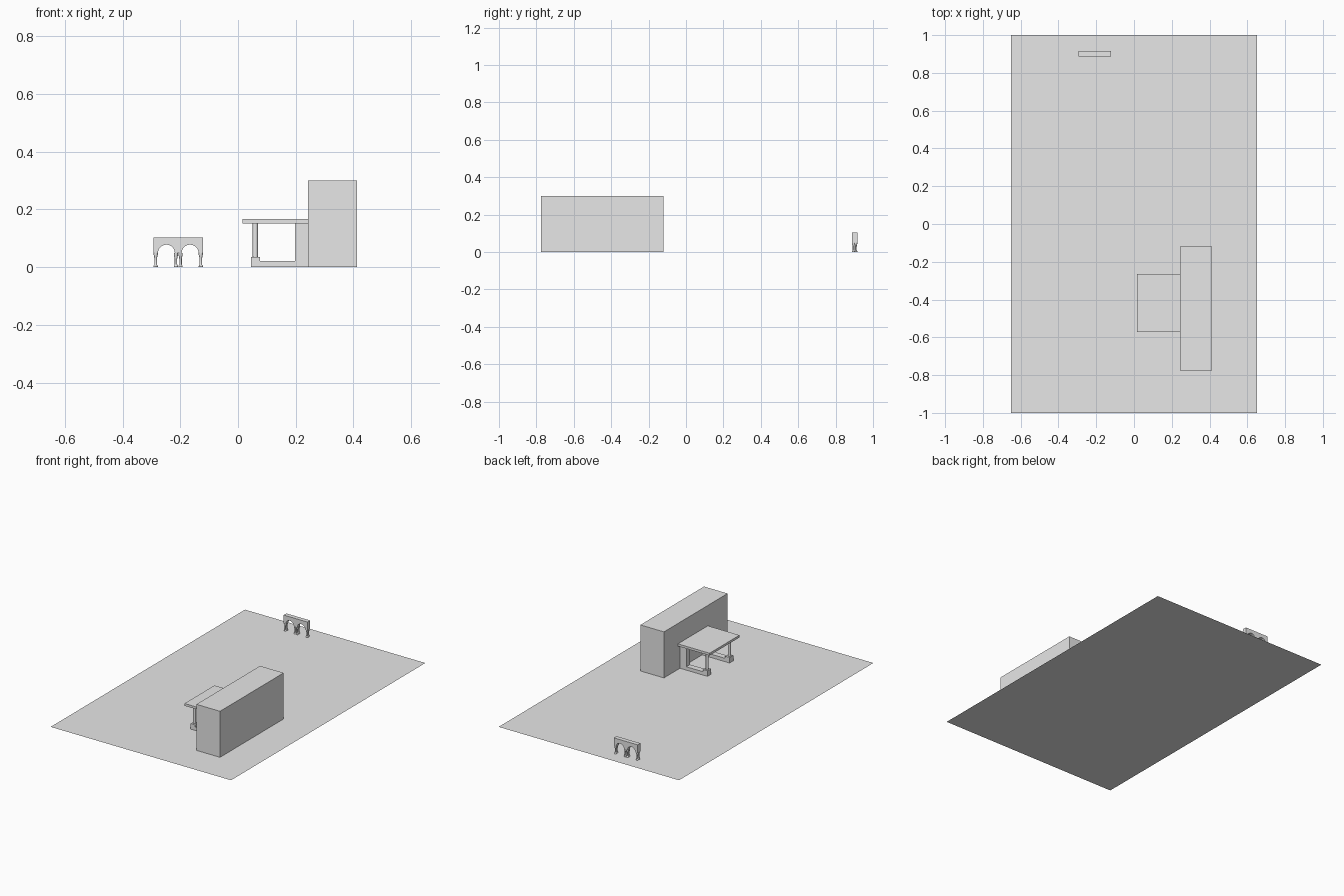
import bpy, bmesh, math

if "Cube" in bpy.data.objects:
    bpy.data.objects.remove(bpy.data.objects["Cube"])

grey = bpy.data.materials.new("light grey")
grey.diffuse_color = (0.8, 0.8, 0.8, 1)
grey.use_nodes = True
grey.node_tree.nodes["Principled BSDF"].inputs["Base Color"].default_value = grey.diffuse_color


def finish(bm, name):
    bmesh.ops.recalc_face_normals(bm, faces=bm.faces)
    me = bpy.data.meshes.new(name)
    bm.to_mesh(me)
    bm.free()
    me.materials.append(grey)
    ob = bpy.data.objects.new(name, me)
    bpy.context.collection.objects.link(ob)
    return ob


def box(name, x0, x1, y0, y1, z0, z1):
    bm = bmesh.new()
    bmesh.ops.create_cube(bm, size=1)
    for v in bm.verts:
        v.co = (x0 + (v.co.x + .5) * (x1 - x0),
                y0 + (v.co.y + .5) * (y1 - y0),
                z0 + (v.co.z + .5) * (z1 - z0))
    return finish(bm, name)


def turned(name, x, y, profile, sides=16):
    """Round post from (radius, height) pairs."""
    bm = bmesh.new()
    rings = [[bm.verts.new((x + r * math.cos(math.tau * i / sides),
                            y + r * math.sin(math.tau * i / sides), z))
              for i in range(sides)] for r, z in profile]
    for a, b in zip(rings, rings[1:]):
        for i in range(sides):
            j = (i + 1) % sides
            bm.faces.new((a[i], a[j], b[j], b[i]))
    bm.faces.new(rings[0])
    bm.faces.new(rings[-1])
    ob = finish(bm, name)
    for p in ob.data.polygons:
        p.use_smooth = len(p.vertices) == 4 and abs(p.normal.z) < 0.5
    return ob


# Flat site
bm = bmesh.new()
bm.faces.new([bm.verts.new(p) for p in
              ((-.65, -1, 0), (.65, -1, 0), (.65, 1, 0), (-.65, 1, 0))])
finish(bm, "site")

# Main block and porch roof
box("main_block", .243, .413, -.775, -.12, 0, .3)
box("porch_roof", .015, .243, -.572, -.264, .152, .167)

# Porch sides, mirrored about the porch centre line
mid = -.418
for s, side in ((1, "back"), (-1, "front")):
    def span(a, b):
        return sorted((mid + s * a, mid + s * b))
    box(side + "_pilaster", .197, .243, *span(.095, .133), 0, .152)
    box(side + "_low_wall", .077, .197, *span(.095, .133), 0, .022)
    box(side + "_pedestal", .045, .077, *span(.095, .133), 0, .036)
    turned(side + "_porch_column", .06, mid + s * .114, [(.009, .036), (.009, .152)])

# Arcade wall with two round arches
y0, y1, spring, top = .888, .916, .049, .103
left, right, radius = -.293, -.121, .029
outline = [(left, top), (left, spring)]
for cx in (-.248, -.166):
    for i in range(17):
        a = math.pi * (1 - i / 16)
        outline.append((cx + radius * math.cos(a), spring + radius * math.sin(a)))
outline += [(right, spring), (right, top)]
bm = bmesh.new()
face = bm.faces.new([bm.verts.new((x, y0, z)) for x, z in outline])
ext = bmesh.ops.extrude_face_region(bm, geom=[face])
for v in ext["geom"]:
    if isinstance(v, bmesh.types.BMVert):
        v.co.y = y1
for f in [f for f in bm.faces if len(f.verts) > 4]:
    bmesh.ops.triangulate(bm, faces=[f])
finish(bm, "arcade_wall")

# Arcade columns in front and back pairs: one at each end, two in the middle
shape = [(.0075, 0), (.0075, .004), (.0055, .007), (.0042, .011),
         (.0042, .028), (.0055, .036), (.0075, .044), (.0075, .049)]
for x, place in ((-.285, "left"), (-.215, "middle_left"),
                 (-.199, "middle_right"), (-.129, "right")):
    for y, row in ((y0 + .0075, "front"), (y1 - .0075, "back")):
        turned(f"arcade_column_{place}_{row}", x, y, shape, 12)
